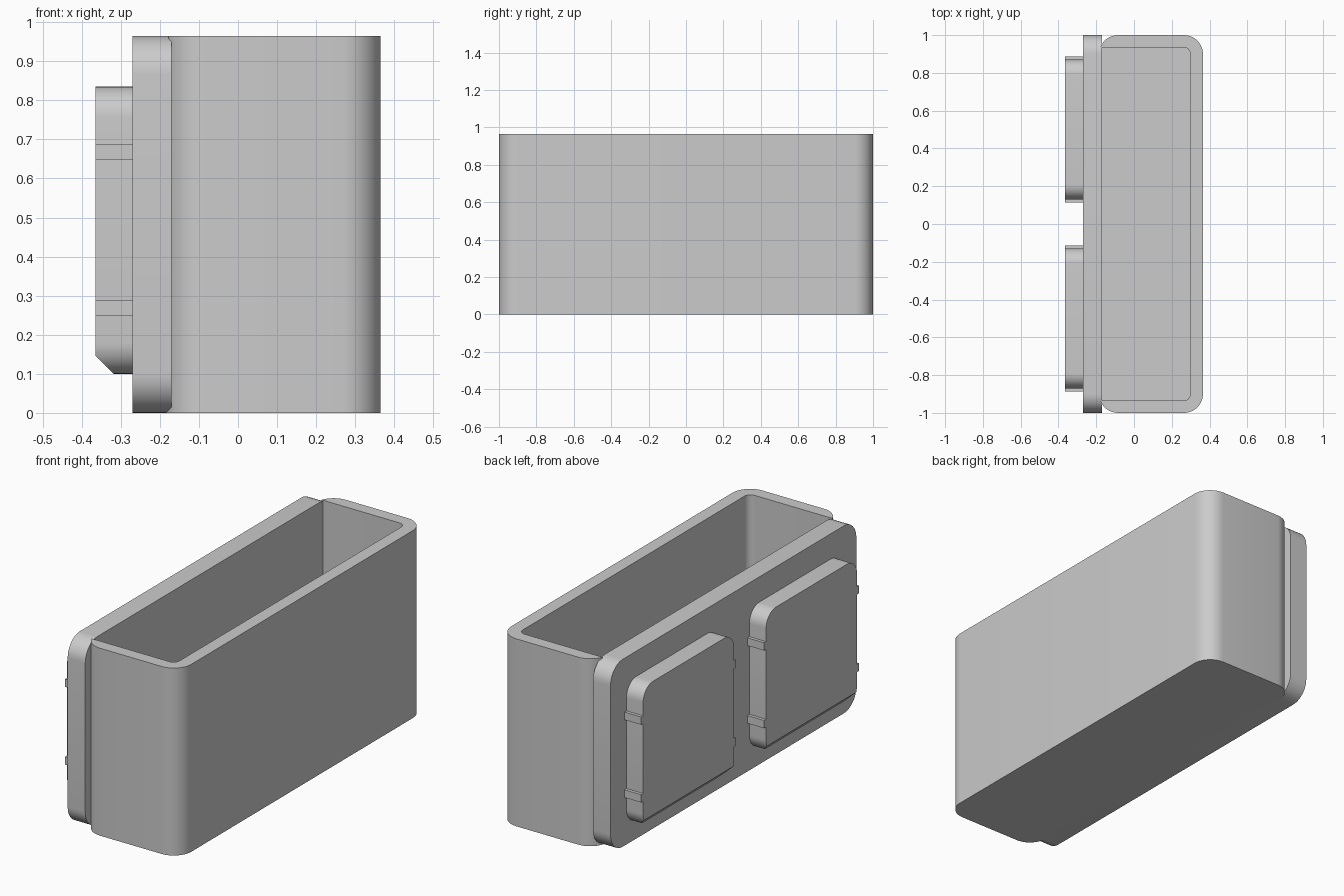
import bpy, bmesh
from math import sin, cos, pi, radians
from mathutils import Vector

cube = bpy.data.objects.get("Cube")
if cube:
    bpy.data.objects.remove(cube, do_unlink=True)

# Single plain grey
GREY = (0.6, 0.6, 0.6, 1)
grey = bpy.data.materials.new("plain grey")
grey.use_nodes = True
grey.diffuse_color = GREY
grey.node_tree.nodes["Principled BSDF"].inputs["Base Color"].default_value = GREY


def rounded_rect(u0, u1, v0, v1, r, steps=10):
    """Outline of a rectangle with rounded corners."""
    corners = [(u1 - r, v1 - r), (u0 + r, v1 - r), (u0 + r, v0 + r), (u1 - r, v0 + r)]
    return [(cu + r * cos((i + k / steps) * pi / 2), cv + r * sin((i + k / steps) * pi / 2))
            for i, (cu, cv) in enumerate(corners) for k in range(steps + 1)]


def prism(name, outline, axis, start, end, cut=None):
    """Extrude an outline along z or x; optionally slice it with a plane."""
    bm = bmesh.new()
    place = (lambda u, v: (u, v, start)) if axis == "z" else (lambda u, v: (start, u, v))
    face = bm.faces.new([bm.verts.new(place(u, v)) for u, v in outline])
    side = bmesh.ops.extrude_face_region(bm, geom=[face])
    moved = [g for g in side["geom"] if isinstance(g, bmesh.types.BMVert)]
    length = end - start
    bmesh.ops.translate(bm, verts=moved,
                        vec=(0, 0, length) if axis == "z" else (length, 0, 0))
    if cut:
        res = bmesh.ops.bisect_plane(bm, geom=bm.verts[:] + bm.edges[:] + bm.faces[:],
                                     plane_co=cut[0], plane_no=cut[1], clear_outer=True)
        rim = [g for g in res["geom_cut"] if isinstance(g, bmesh.types.BMEdge)]
        bmesh.ops.contextual_create(bm, geom=rim)
    bmesh.ops.recalc_face_normals(bm, faces=bm.faces[:])
    mesh = bpy.data.meshes.new(name)
    bm.to_mesh(mesh)
    bm.free()
    mesh.materials.append(grey)
    obj = bpy.data.objects.new(name, mesh)
    bpy.context.collection.objects.link(obj)
    return obj


def smooth(obj):
    bpy.ops.object.select_all(action="DESELECT")
    obj.select_set(True)
    bpy.context.view_layer.objects.active = obj
    bpy.ops.object.shade_smooth_by_angle(angle=radians(30))


HEIGHT = 0.965

# Open-topped bin, its cavity reaching the back plate
bin_body = prism("bin_body", rounded_rect(-0.185, 0.365, -1, 1, 0.1), "z", 0, HEIGHT)
cavity = prism("bin_cavity_cutter", rounded_rect(-0.4, 0.298, -0.935, 0.935, 0.035),
               "z", 0.065, HEIGHT + 0.2)
cavity.hide_render = True
mod = bin_body.modifiers.new("cavity", "BOOLEAN")
mod.operation = "DIFFERENCE"
mod.solver = "EXACT"
mod.object = cavity
bpy.context.view_layer.objects.active = bin_body
bin_body.select_set(True)
bpy.ops.object.modifier_apply(modifier=mod.name)
bpy.data.objects.remove(cavity, do_unlink=True)
smooth(bin_body)

# Mounting plate closing the side of the bin
smooth(prism("mounting_plate", rounded_rect(-1, 1, 0, HEIGHT, 0.1), "x", -0.27, -0.17))

# Two pads, chamfered at the lower outer edge, with small clip ribs
for side, centre in (("left", 0.5), ("right", -0.5)):
    pad = prism(f"{side}_pad", rounded_rect(centre - 0.37, centre + 0.37, 0.1, 0.835, 0.08),
                "x", -0.365, -0.268,
                cut=(Vector((-0.365, 0, 0.147)), Vector((-1, 0, -1)).normalized()))
    smooth(pad)
    for level, z in (("upper", 0.668), ("lower", 0.268)):
        for end, sign in (("outer", 1), ("inner", -1)):
            a = centre + sign * centre / abs(centre) * 0.36
            b = centre + sign * centre / abs(centre) * 0.386
            lo, hi = min(a, b), max(a, b)
            outline = [(lo, z - 0.02), (hi, z - 0.02), (hi, z + 0.02), (lo, z + 0.02)]
            prism(f"{side}_pad_{level}_{end}_rib", outline, "x", -0.365, -0.268)
